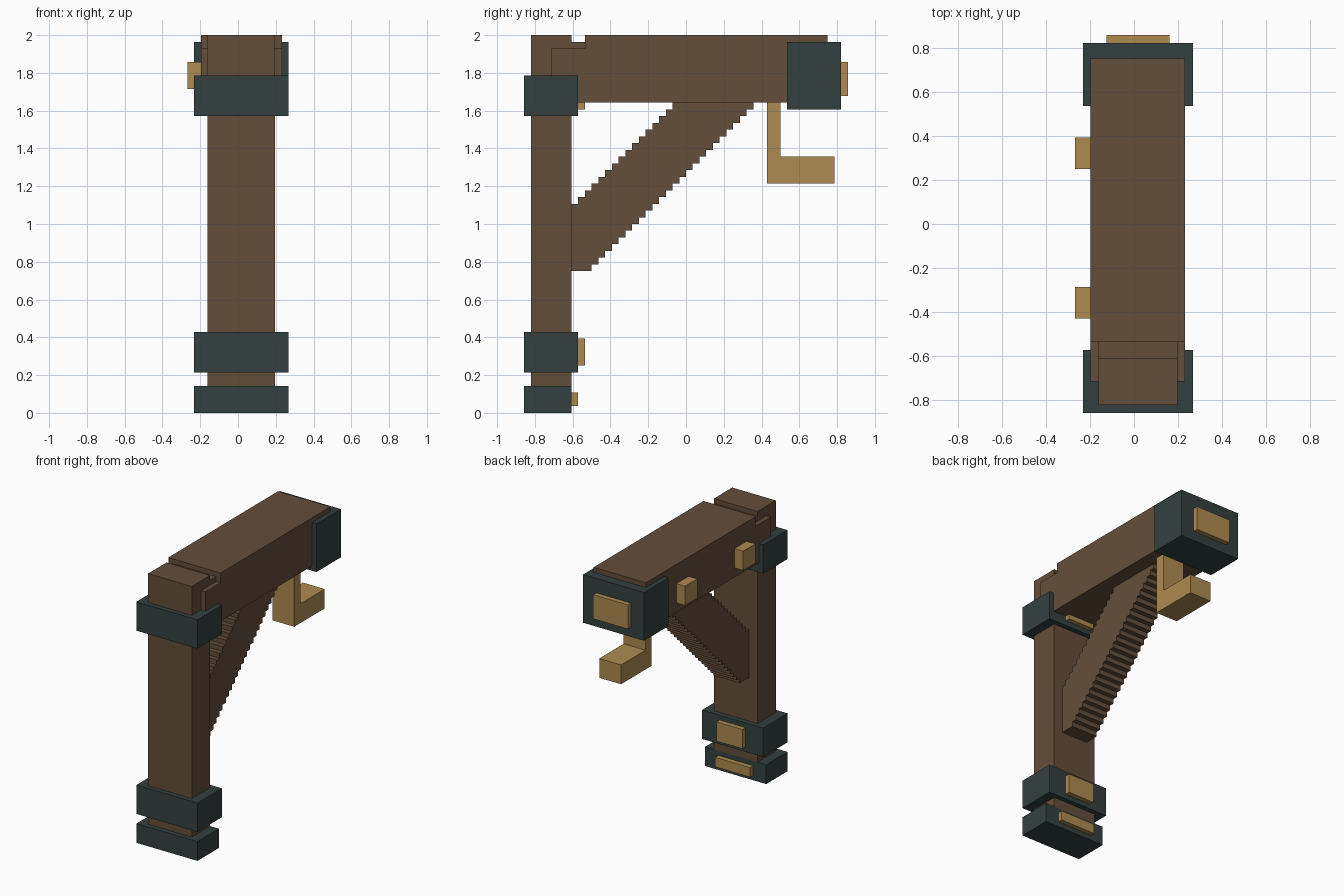
import bpy, bmesh

if "Cube" in bpy.data.objects:
    bpy.data.objects.remove(bpy.data.objects["Cube"])

U = 1 / 28                      # block size: the model sits on a 15 x 48 x 56 block grid
X0, Y0 = -7.5 * U, -24 * U


def material(name, rgb):
    m = bpy.data.materials.new(name)
    m.diffuse_color = (*rgb, 1)
    m.use_nodes = True
    m.node_tree.nodes["Principled BSDF"].inputs["Base Color"].default_value = m.diffuse_color
    return m


wood = material("brown wood", (0.127, 0.077, 0.043))
iron = material("dark iron", (0.034, 0.051, 0.051))
brass = material("brass", (0.423, 0.258, 0.083))


def extrude_profile(name, x1, x2, profile, mat):
    """Extrude a (y, z) outline from x1 to x2, all in grid blocks."""
    bm = bmesh.new()
    verts = [bm.verts.new((X0 + x1 * U, Y0 + y * U, z * U)) for y, z in profile]
    face = bm.faces.new(verts)
    ext = bmesh.ops.extrude_face_region(bm, geom=[face])
    moved = [v for v in ext["geom"] if isinstance(v, bmesh.types.BMVert)]
    bmesh.ops.translate(bm, verts=moved, vec=((x2 - x1) * U, 0, 0))
    bmesh.ops.recalc_face_normals(bm, faces=bm.faces)
    mesh = bpy.data.meshes.new(name)
    bm.to_mesh(mesh)
    bm.free()
    mesh.materials.append(mat)
    ob = bpy.data.objects.new(name, mesh)
    bpy.context.collection.objects.link(ob)
    return ob


def box(name, x, y, z, mat):
    outline = [(y[0], z[0]), (y[1], z[0]), (y[1], z[1]), (y[0], z[1])]
    return extrude_profile(name, *x, outline, mat)


# Upright post and the tenon that locks it to the beam
box("post", (3, 13), (1, 7), (4, 56), wood)
box("tenon", (3, 13), (7, 9), (50, 55), wood)

# Beam with a lowered tongue gripping the post
extrude_profile("beam", 2, 14,
                [(4, 46), (45, 46), (45, 56), (9, 56), (9, 54), (4, 54)], wood)

# Stepped diagonal brace
lower, upper = [(7, 21)], []
for k in range(10, 34):
    lower += [(k, k + 11), (k, k + 12)]
lower += [(34, 45), (34, 46)]
for k in range(22, 7, -1):
    upper += [(k, k + 24), (k, k + 23)]
upper.append((7, 31))
extrude_profile("brace", 5, 11, lower + upper, wood)

# Iron fittings
box("base_shoe", (1, 15), (0, 7), (0, 4), iron)
box("lower_band", (1, 15), (0, 8), (6, 12), iron)
box("upper_band", (1, 15), (0, 8), (44, 50), iron)
box("beam_cap", (1, 15), (39, 47), (45, 55), iron)

# Brass plates on the fittings
box("base_plate", (4, 12), (7, 8), (1, 3), brass)
box("lower_band_plate", (5, 11), (8, 9), (7, 11), brass)
box("upper_band_plate", (5, 11), (8, 9), (45, 49), brass)
box("cap_plate", (4, 12), (47, 48), (47, 52), brass)

# Brass pegs on the left side of the beam
for i, y in enumerate((12, 31)):
    box(f"peg_{i + 1}", (0, 2), (y, y + 4), (48, 52), brass)

# Hanging hook
extrude_profile("hook", 7, 12,
                [(36, 34), (46, 34), (46, 38), (38, 38), (38, 46), (36, 46)], brass)
